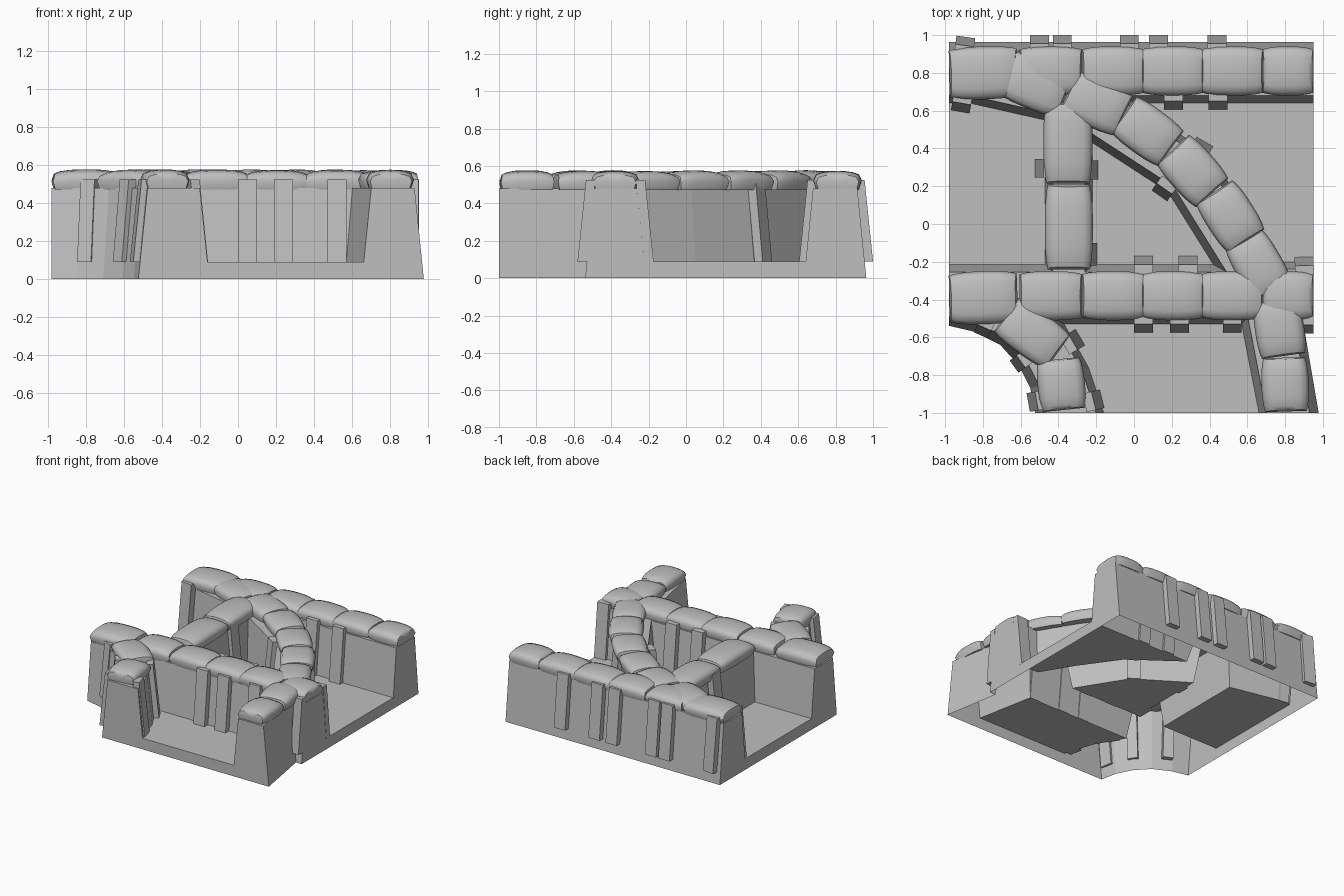
import bpy, bmesh, math, random
from mathutils import Vector

random.seed(4)
if "Cube" in bpy.data.objects:
    bpy.data.objects.remove(bpy.data.objects["Cube"])

grey = bpy.data.materials.new("stone_grey")
grey.use_nodes = True
grey.diffuse_color = (0.52, 0.52, 0.52, 1)
grey.node_tree.nodes["Principled BSDF"].inputs["Base Color"].default_value = (0.52, 0.52, 0.52, 1)

FLOOR, TOP, SLOPE = 0.09, 0.48, 0.1


def finish(name, bm):
    bmesh.ops.recalc_face_normals(bm, faces=bm.faces)
    mesh = bpy.data.meshes.new(name)
    bm.to_mesh(mesh)
    bm.free()
    mesh.materials.append(grey)
    obj = bpy.data.objects.new(name, mesh)
    bpy.context.collection.objects.link(obj)
    return obj


def grow(poly, d):
    """Offset a counter-clockwise outline outwards with mitred corners."""
    pts = [Vector(p) for p in poly]
    out = []
    for i, p in enumerate(pts):
        a = (p - pts[i - 1]).normalized()
        b = (pts[(i + 1) % len(pts)] - p).normalized()
        n1, n2 = Vector((a.y, -a.x)), Vector((b.y, -b.x))
        out.append(p + (n1 + n2) * d / (1 + n1.dot(n2)))
    return out


def prism(name, poly, z0, z1, slope=0.0):
    bm = bmesh.new()
    low = [bm.verts.new((p[0], p[1], z0)) for p in poly]
    high = [bm.verts.new((p.x, p.y, z1)) for p in grow(poly, slope * (z1 - z0))]
    bm.faces.new(low[::-1])
    bm.faces.new(high)
    for i in range(len(low)):
        j = (i + 1) % len(low)
        bm.faces.new((low[i], low[j], high[j], high[i]))
    return finish(name, bm)


# Block from which the rooms and outer slopes are carved
walls = prism("trench_walls", [(-.98, -1), (1, -1), (1, -.54), (.95, -.54),
                               (.95, 1), (-.98, 1)], 0, TOP)
cuts = [
    # left room, inner triangular room, right room, front room
    ([(-1.3, -.215), (-.47, -.215), (-.47, .55), (-.87, .64), (-1.3, .64)], FLOOR),
    ([(-.22, -.215), (.42, -.215), (.18, .17), (-.22, .43)], FLOOR),
    ([(.77, -.2), (1.3, -.2), (1.3, .64), (.02, .64), (.4, .36), (.62, .05)], FLOOR),
    ([(-.1, -1.3), (.72, -1.3), (.57, -.53), (-.37, -.53), (-.24, -.76), (-.16, -1)], FLOOR),
    # curved corner, front side wedge, back slope
    ([(-1.3, -1.3), (-.5, -1.3), (-.525, -1), (-.55, -.87), (-.61, -.75),
      (-.71, -.64), (-.85, -.57), (-.98, -.54), (-1.3, -.5)], -.01),
    ([(.9, -.54), (1.03, -1.3), (1.3, -1.3), (1.3, -.54)], -.01),
    ([(-1.3, .965), (1.3, .965), (1.3, 1.3), (-1.3, 1.3)], -.01),
]
for poly, z0 in cuts:
    cutter = prism("cutter", poly, z0, .6, SLOPE)
    mod = walls.modifiers.new("carve", "BOOLEAN")
    mod.operation, mod.solver, mod.object = "DIFFERENCE", "EXACT", cutter
    bpy.context.view_layer.objects.active = walls
    bpy.ops.object.modifier_apply(modifier=mod.name)
    bpy.data.objects.remove(cutter)

# Open the underside so the walls are hollow
bm = bmesh.new()
bm.from_mesh(walls.data)
base = [f for f in bm.faces if all(abs(v.co.z) < .001 for v in f.verts)]
bmesh.ops.delete(bm, geom=base, context="FACES")
bm.to_mesh(walls.data)
bm.free()


# Sandbags: bulging pillow lofted along its length, with a seam at mid height
def bag(x, y, angle, length, width):
    a = math.radians(angle)
    along, side = Vector((math.cos(a), math.sin(a), 0)), Vector((-math.sin(a), math.cos(a), 0))
    section = [(-.88, 0), (-1, .5), (-.88, .82), (-.62, .93), (-.3, .985), (0, 1),
               (.3, .985), (.62, .93), (.88, .82), (1, .5), (.88, 0)]
    tall = random.uniform(.1, .106)
    bm = bmesh.new()
    rings = []
    for t in (-1, -.8, -.5, -.17, .17, .5, .8, 1):
        wide = width / 2 * (1 - .12 * abs(t) ** 3)
        high = tall * (1 - .2 * abs(t) ** 3)
        ring = []
        for s, h in section:
            pull = .12 * abs(h - .5) if abs(t) == 1 else 0
            ring.append(bm.verts.new(Vector((x, y, .472 + h * high))
                                     + along * t * (1 - pull) * length / 2 + side * s * wide))
        rings.append(ring)
    for r, q in zip(rings, rings[1:]):
        for i in range(len(r)):
            j = (i + 1) % len(r)
            bm.faces.new((r[i], r[j], q[j], q[i]))
    # Puckered ends
    for r, sign in ((rings[0], -1), (rings[-1], 1)):
        tip = bm.verts.new(Vector((x, y, .472 + tall * .46)) + along * sign * length / 2)
        for i in range(len(r)):
            bm.faces.new((r[i], r[(i + 1) % len(r)], tip))
    obj = finish("sandbag", bm)
    bpy.ops.object.select_all(action="DESELECT")
    obj.select_set(True)
    bpy.context.view_layer.objects.active = obj
    bpy.ops.object.shade_smooth_by_angle(angle=math.radians(50))


# Two long straight rows
for y in (.81, -.38):
    bag(-.797, y - .01, 2, .36, .28)
    for x in (-.44, -.11, .205, .52, .815):
        bag(x, y, 0, .27 if x > .8 else .33, .26)
# Cross wall, diagonal wall, side spurs
for spec in [(-.35, .43, 90, .43, .26), (-.345, -.015, 90, .45, .255),
             (-.52, .74, -22, .34, .27), (-.2, .64, -25, .32, .26),
             (.07, .49, -36, .31, .26), (.31, .28, -48, .31, .26),
             (.51, .04, -57, .31, .26), (.66, -.22, -60, .31, .25),
             (.77, -.55, -82, .3, .26), (.8, -.85, -88, .285, .25),
             (-.54, -.58, -36, .34, .25), (-.385, -.85, -84, .27, .25)]:
    bag(*spec)


# Support planks leaning against the walls; the angle is the way they face
def plank(x, y, angle, width=.1):
    a = math.radians(angle)
    out, side = Vector((math.cos(a), math.sin(a), 0)), Vector((-math.sin(a), math.cos(a), 0))
    bm = bmesh.new()
    bmesh.ops.create_cube(bm, size=1)
    for v in bm.verts:
        s, d, h = v.co.y, v.co.x - .5, v.co.z + .5
        v.co = (Vector((x, y, FLOOR + h * .435)) + side * s * width
                + out * (d * .05 - h * .045))
    finish("support_plank", bm)


for x in (-.5, -.38, -.025, .13, .44):
    plank(x, 1.0, 90)
for x in (.21, .445):
    plank(x, .605, -90)
for x in (.05, .24, .52):
    plank(x, -.575, -90)
for x in (.05, .285):
    plank(x, -.17, 90)
for spec in [(-.89, .99, 82), (-.92, .595, -100), (-.525, .295, 180), (-.19, .285, 0),
             (-.195, -.16, 0, .12), (.135, .15, -125), (.375, .435, 60), (.9, -.175, 92),
             (.915, -.58, -90, .07), (-.285, -.6, 30), (-.17, -.925, 14),
             (-.635, -.755, 216, .08), (-.56, -.945, 190), (-.81, -.59, 246, .08)]:
    plank(*spec)
